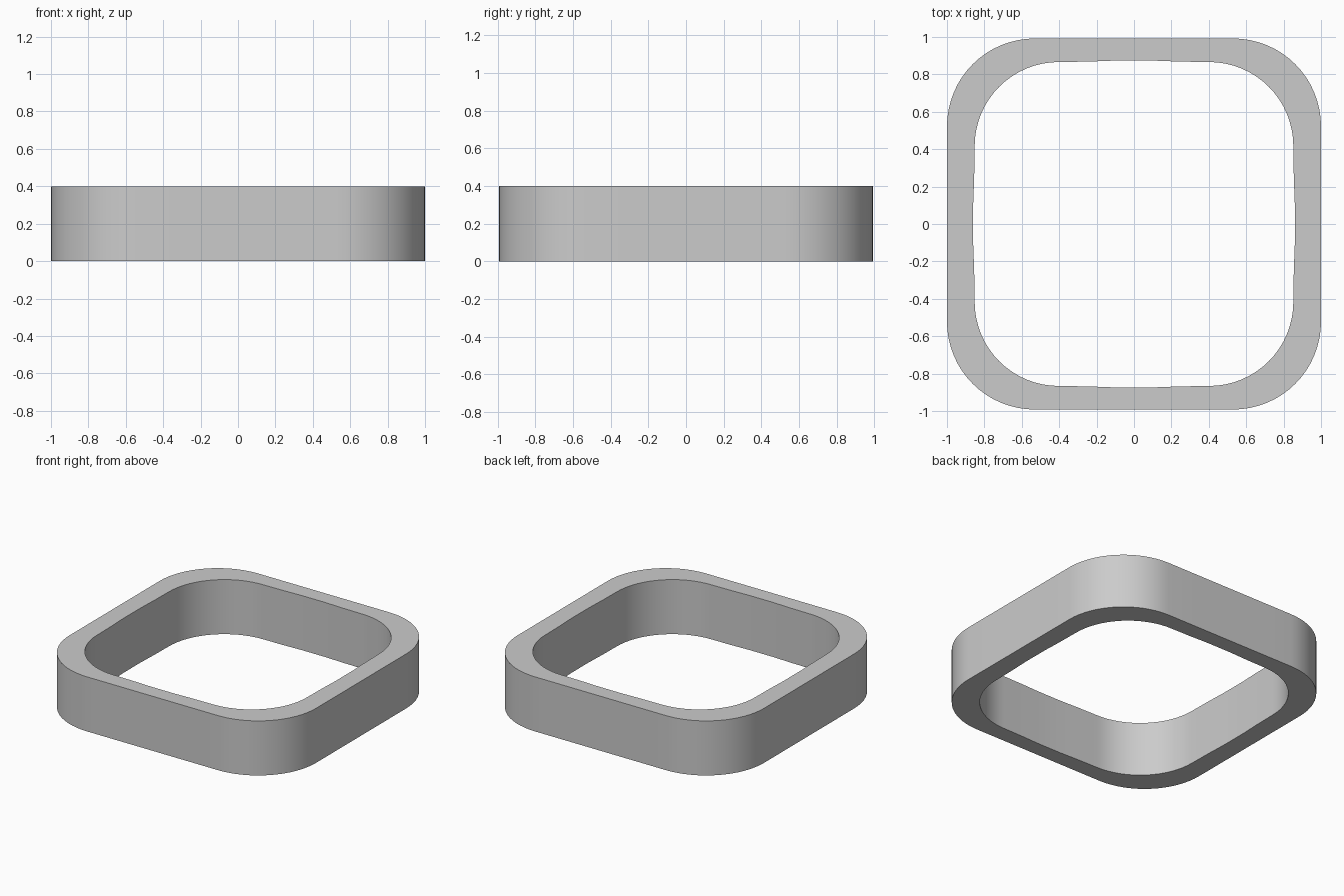
import bpy, bmesh
from math import cos, sin, pi

if "Cube" in bpy.data.objects:
    bpy.data.objects.remove(bpy.data.objects["Cube"])

HEIGHT = 0.40
CORNER_STEPS = 16


def rounded_loop(hx, hy, radius, bow=0.0):
    """Rounded rectangle; the side middles bulge outward by bow."""
    pts = []
    corners = [(1, 1), (-1, 1), (-1, -1), (1, -1)]
    for q, (sx, sy) in enumerate(corners):
        for i in range(CORNER_STEPS + 1):
            a = (q + i / CORNER_STEPS) * pi / 2
            pts.append((sx * (hx - radius) + radius * cos(a),
                        sy * (hy - radius) + radius * sin(a)))
        # points along the following straight side
        m = (q + 1) * pi / 2
        nx, ny = round(cos(m)), round(sin(m))
        for t, amount in ((0.5, 0.6), (0.12, 1), (-0.12, 1), (-0.5, 0.6)):
            along_x, along_y = -ny * -t, nx * -t
            pts.append((nx * (hx + bow * amount) + along_x * 2 * (hx - radius),
                        ny * (hy + bow * amount) + along_y * 2 * (hy - radius))
                       if abs(t) < 0.5 else
                       (nx * (hx + bow * amount * 0.5) + along_x * 1.2 * (hx - radius),
                        ny * (hy + bow * amount * 0.5) + along_y * 1.2 * (hy - radius)))
    return pts


# Ring band: outer and inner outlines joined into four walls
bm = bmesh.new()
outer = rounded_loop(1.0, 0.992, 0.47)
inner = rounded_loop(0.852, 0.866, 0.45, 0.008)
loops = [[bm.verts.new((x, y, z)) for x, y in outline]
         for outline, z in ((outer, 0), (outer, HEIGHT), (inner, HEIGHT), (inner, 0))]
n = len(outer)
for k in range(4):
    a, b = loops[k], loops[(k + 1) % 4]
    for i in range(n):
        j = (i + 1) % n
        bm.faces.new((a[i], a[j], b[j], b[i]))
bmesh.ops.recalc_face_normals(bm, faces=bm.faces)

mesh = bpy.data.meshes.new("square_band")
bm.to_mesh(mesh)
bm.free()
band = bpy.data.objects.new("square_band", mesh)
bpy.context.collection.objects.link(band)

# Smooth walls with crisp rims
bpy.context.view_layer.objects.active = band
band.select_set(True)
bpy.ops.object.shade_smooth_by_angle(angle=0.6)
